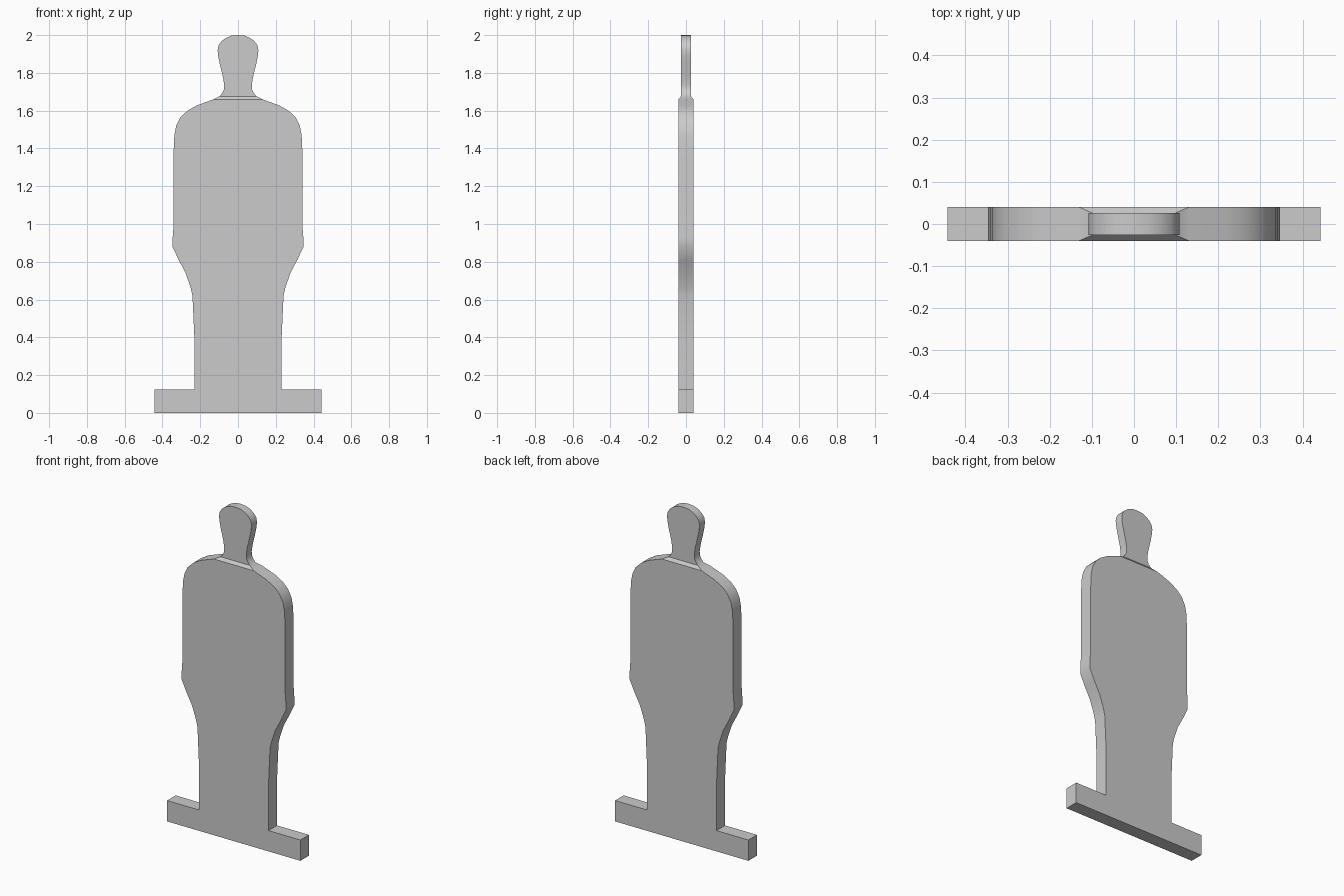
import bpy, bmesh, math

if "Cube" in bpy.data.objects:
    bpy.data.objects.remove(bpy.data.objects["Cube"])

BODY_Y, HEAD_Y = 0.0405, 0.026   # half thicknesses

# right half outlines (x, z), bottom to top
base_and_body = [(0.443, 0), (0.443, 0.125), (0.231, 0.125), (0.231, 0.4), (0.241, 0.62),
                 (0.25, 0.66), (0.277, 0.74), (0.314, 0.81), (0.346, 0.878), (0.346, 0.925),
                 (0.342, 0.98), (0.342, 1.36), (0.337, 1.47), (0.327, 1.52), (0.305, 1.564),
                 (0.27, 1.598), (0.22, 1.627), (0.132, 1.659)]
head = [(0.098, 1.676), (0.083, 1.693), (0.074, 1.712), (0.073, 1.735), (0.079, 1.775),
        (0.096, 1.845), (0.105, 1.89), (0.108, 1.92), (0.103, 1.945), (0.088, 1.967),
        (0.064, 1.985), (0.035, 1.997), (0, 2.0)]


def mirrored(half):
    """Close a right half outline with its left mirror image."""
    return half + [(-x, z) for x, z in reversed(half) if x > 0]


bm = bmesh.new()
verts = {}


def vert(p, side):
    key = (p, side)
    if key not in verts:
        y = BODY_Y if p in base_and_body or (-p[0], p[1]) in base_and_body else HEAD_Y
        verts[key] = bm.verts.new((p[0], side * y, p[1]))
    return verts[key]


# front and back sheets: body with foot bar, sloped collar, head
(bx, bz), (hx, hz) = base_and_body[-1], head[0]
collar = [(bx, bz), (hx, hz), (-hx, hz), (-bx, bz)]
for sheet in (mirrored(base_and_body), collar, mirrored(head)):
    for side in (-1, 1):
        bm.faces.new([vert(p, side) for p in sheet])

# rim joining the two sheets
outline = mirrored(base_and_body + head)
for a, b in zip(outline, outline[1:] + outline[:1]):
    bm.faces.new([vert(a, -1), vert(b, -1), vert(b, 1), vert(a, 1)])

bmesh.ops.recalc_face_normals(bm, faces=bm.faces[:])
mesh = bpy.data.meshes.new("silhouette_board")
bm.to_mesh(mesh)
bm.free()
board = bpy.data.objects.new("silhouette_board", mesh)
bpy.context.collection.objects.link(board)
bpy.context.view_layer.objects.active = board
board.select_set(True)
bpy.ops.object.shade_smooth_by_angle(angle=math.radians(30))
